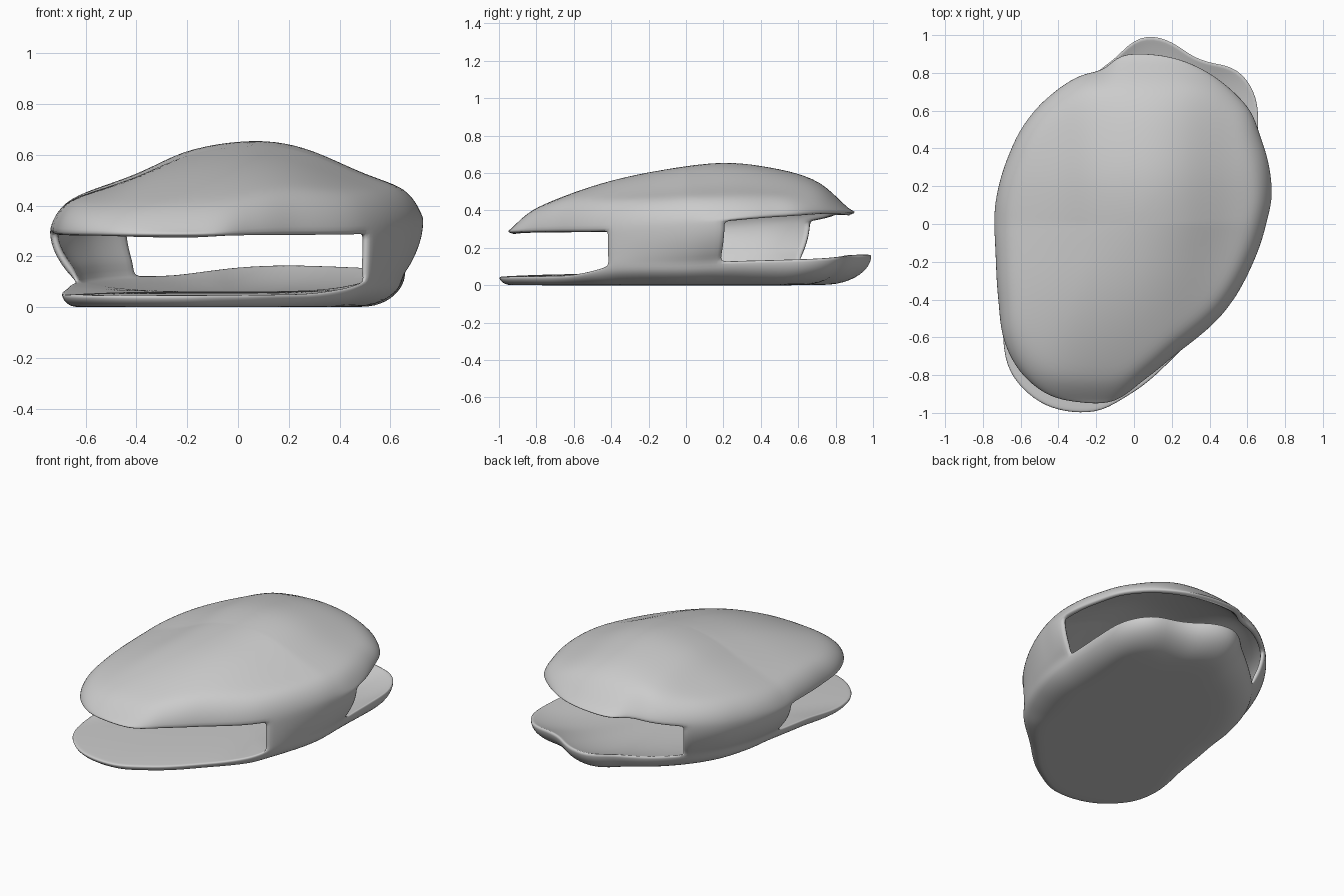
import bpy, bmesh
from math import cos, sin, pi, atan2, hypot, degrees, radians

if "Cube" in bpy.data.objects:
    bpy.data.objects.remove(bpy.data.objects["Cube"])

N = 90  # columns around the shell
THICK = .032


def interp(table, x):
    """Catmull-Rom through (x, value) pairs, clamped at the ends."""
    if x <= table[0][0]:
        return table[0][1]
    for i in range(len(table) - 1):
        x0, x1 = table[i][0], table[i + 1][0]
        if x <= x1:
            def slope(k):
                a, b = table[max(k - 1, 0)], table[min(k + 1, len(table) - 1)]
                return (b[1] - a[1]) / max(b[0] - a[0], 1e-6)
            h = x1 - x0
            u = (x - x0) / h
            return ((2*u**3 - 3*u*u + 1) * table[i][1] + (u**3 - 2*u*u + u) * h * slope(i)
                    + (3*u*u - 2*u**3) * table[i + 1][1] + (u**3 - u*u) * h * slope(i + 1))
    return table[-1][1]


def periodic(table):
    t = sorted(table)
    return [(a - 360, v) for a, v in t[-2:]] + t + [(a + 360, v) for a, v in t[:2]]


def polar(points):
    return periodic([(degrees(atan2(y, x)) % 360, hypot(x, y)) for x, y in points])


# Plan outlines of the cover and of the base plate
COVER = polar([(.73, .14), (.71, .34), (.665, .48), (.625, .59), (.54, .69), (.4, .80), (.25, .87),
               (.1, .90), (-.08, .89), (-.16, .82), (-.28, .79), (-.48, .65), (-.6, .5), (-.67, .35),
               (-.73, .14), (-.735, -.15), (-.72, -.4), (-.69, -.62), (-.6, -.79), (-.45, -.91),
               (-.3, -.945), (-.1, -.94), (.05, -.83), (.25, -.67), (.5, -.44), (.62, -.23), (.7, 0)])
BASE = polar([(.65, .1), (.655, .3), (.66, .48), (.655, .65), (.6, .77), (.52, .835), (.4, .86),
              (.3, .90), (.2, .97), (.1, 1.0), (0, .98), (-.09, .89), (-.28, .74), (-.44, .58),
              (-.54, .42), (-.61, .2), (-.64, -.05), (-.67, -.35), (-.695, -.62), (-.66, -.78),
              (-.55, -.91), (-.45, -.97), (-.3, -1.0), (-.16, -.985), (-.05, -.92), (.25, -.67),
              (.5, -.43), (.6, -.2)])
# Lip heights by angle
BASE_LIP = periodic([(0, .12), (15, .13), (45, .145), (65, .165), (85, .168), (108, .13), (126, .125),
                     (160, .11), (185, .1), (205, .085), (213, .07), (225, .05), (290, .05),
                     (310, .075), (324, .11)])
COVER_LIP = periodic([(0, .33), (15, .345), (40, .37), (60, .385), (100, .38), (126, .34), (155, .31),
                      (185, .295), (210, .285), (300, .285), (322, .29), (340, .31)])
# Dome crest lines seen from the side (y, z) and from the front (x, z)
SIDE = [(-.95, .305), (-.9, .35), (-.8, .415), (-.5, .53), (-.2, .603), (.2, .655), (.5, .62),
        (.7, .56), (.8, .48), (.9, .395)]
FRONT = [(-.76, .33), (-.72, .40), (-.65, .435), (-.4, .525), (-.2, .615), (.05, .655), (.25, .63),
         (.5, .525), (.66, .465), (.71, .425), (.74, .35)]


def dome(x, y):
    a = max(interp(SIDE, y) - .3, 0)
    b = max(interp(FRONT, x - .22 * min(y, 0)) - .3, 0)
    return .3 + a * b / .355


def is_wall(deg):
    return deg <= 16 or deg >= 320 or 124 <= deg <= 184


bm = bmesh.new()
rings = []


def ring(fn):
    r = []
    for i in range(N):
        deg = 360 * i / N
        rad, z = fn(deg)
        r.append(bm.verts.new((rad * cos(radians(deg)), rad * sin(radians(deg)), z)))
    rings.append(r)


# Underside of the base plate: flat middle, then a curl as wide as the lip is high
def plate(d, f, t):
    rad, lip = interp(BASE, d), interp(BASE_LIP, d)
    flat = rad - 1.6 * lip
    return (flat * f, 0) if t == 0 else (flat + 1.6 * lip * t, lip * (1 - (1 - t**2.4) ** .5) ** .9)


# (flat fraction, curl fraction, matching floor radius)
PLATE = [(.25, 0, .2), (.5, 0, .4), (.75, 0, .58), (1, 0, .7), (1, .3, .78), (1, .55, .84),
         (1, .75, .89), (1, .88, .925), (1, .96, .95), (1, 1, .975)]
for f, t, _ in PLATE:
    ring(lambda d: plate(d, f, t))
wall_start = len(rings) - 1
# Side walls between the two lips
WALL = 7
for k in range(1, WALL + 1):
    u = k / WALL
    s = sin(u * pi / 2) ** .85
    ring(lambda d: (interp(BASE, d) * (1 - s) + interp(COVER, d) * s,
                    interp(BASE_LIP, d) * (1 - u) + interp(COVER_LIP, d) * u))
wall_end = len(rings) - 1


# Domed cover, rounding over near its rim
def cover(d, f):
    rad = interp(COVER, d) * f
    lip = interp(COVER_LIP, d)
    h = dome(rad * cos(radians(d)), rad * sin(radians(d))) - lip
    t = max(f - .82, 0) / .18
    return rad, lip + max(h * (1 - t**3) ** .5, .008 + min(1 - f, .1) * .4)


for f in (.997, .985, .96, .92, .87, .8, .7, .6, .5, .4, .3, .2, .1):
    ring(lambda d: cover(d, f))

for k in range(len(rings) - 1):
    for i in range(N):
        if wall_start <= k < wall_end and not is_wall(360 * (i + .5) / N):
            continue  # front and back openings
        j = (i + 1) % N
        bm.faces.new((rings[k][i], rings[k][j], rings[k + 1][j], rings[k + 1][i]))

# Close the middle of plate and cover
centres = []
for r, z, flip in ((rings[0], 0, True), (rings[-1], dome(0, 0), False)):
    c = bm.verts.new((0, 0, z))
    centres.append(c)
    for i in range(N):
        tri = (r[i], r[(i + 1) % N], c)
        bm.faces.new(tri[::-1] if flip else tri)

# Inner skin: gently dished floor, walls and cover offset inwards
bm.normal_update()
FLOOR = .062
outer_faces, rims = list(bm.faces), [e for e in bm.edges if e.is_boundary]
inner = {}
for k, r in enumerate(rings):
    for i, v in enumerate(r):
        if not v.link_faces:
            continue
        d = 360 * i / N
        if k <= wall_start:
            g = PLATE[k][2]
            rad, lip = interp(BASE, d) * g, interp(BASE_LIP, d)
            co = (rad * cos(radians(d)), rad * sin(radians(d)), lip + (FLOOR - lip) * (1 - g**4))
        else:
            co = v.co - v.normal * THICK
        inner[v] = bm.verts.new(co)
inner[centres[0]] = bm.verts.new((0, 0, FLOOR))
inner[centres[1]] = bm.verts.new((0, 0, centres[1].co.z - THICK))
for f in outer_faces:
    bm.faces.new([inner[v] for v in reversed(f.verts)])
for e in rims:
    a, b = e.verts
    bm.faces.new((a, b, inner[b], inner[a]))

bmesh.ops.delete(bm, geom=[v for v in bm.verts if not v.link_faces], context='VERTS')
bmesh.ops.recalc_face_normals(bm, faces=bm.faces)
mesh = bpy.data.meshes.new("open_shell")
bm.to_mesh(mesh)
bm.free()
shell = bpy.data.objects.new("open_shell", mesh)
bpy.context.collection.objects.link(shell)

# Soft edges
sub = shell.modifiers.new("soften", 'SUBSURF')
sub.levels = sub.render_levels = 1
for p in mesh.polygons:
    p.use_smooth = True
